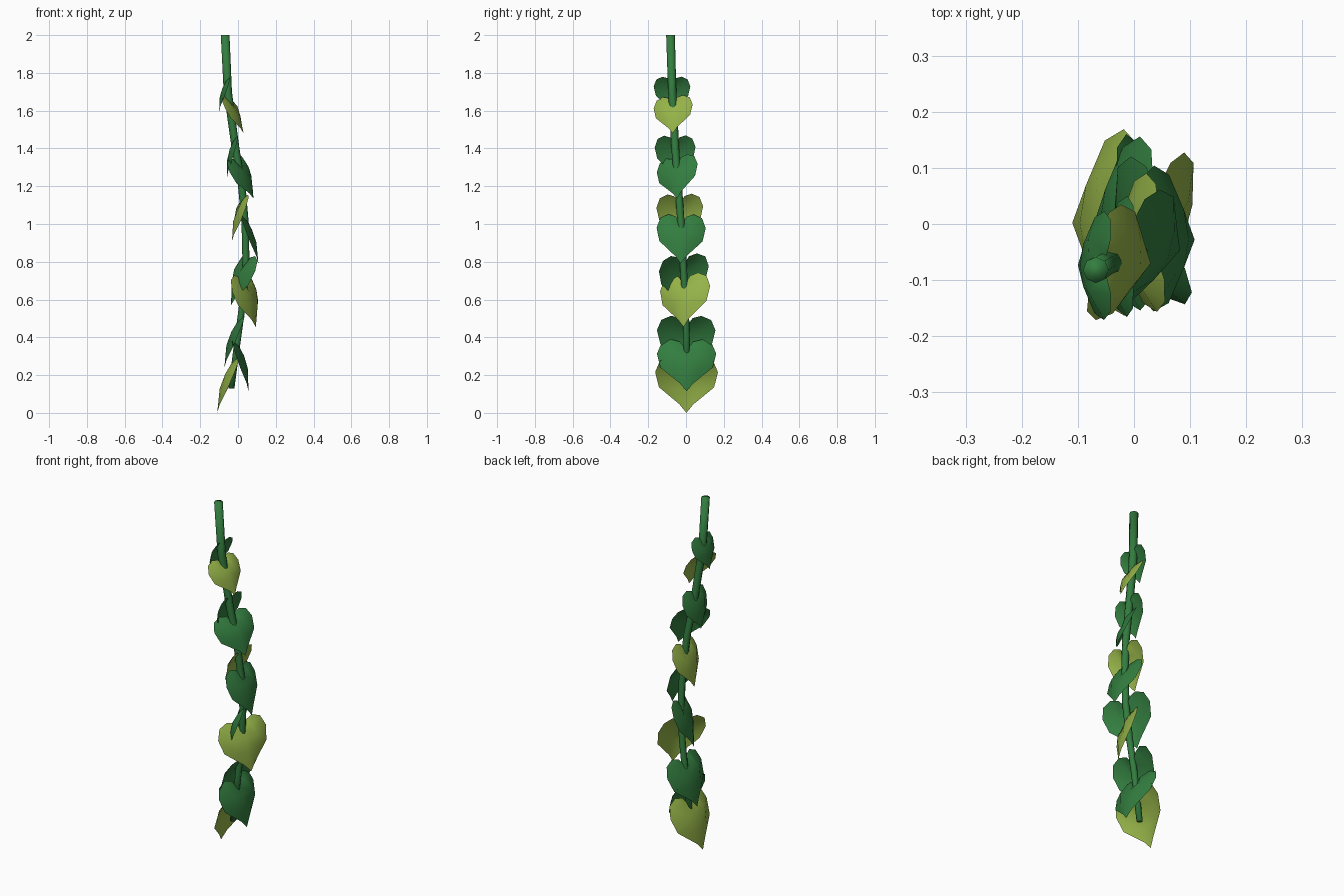
import bpy, bmesh, math
from mathutils import Vector

cube = bpy.data.objects.get("Cube")
if cube:
    bpy.data.objects.remove(cube, do_unlink=True)


def material(name, color):
    mat = bpy.data.materials.new(name)
    mat.use_nodes = True
    mat.diffuse_color = color
    mat.node_tree.nodes["Principled BSDF"].inputs["Base Color"].default_value = color
    return mat


dark_green = material("dark green", (0.033, 0.205, 0.05, 1))
light_green = material("light green", (0.30, 0.45, 0.065, 1))

# Centre line of the hanging stem, from top to bottom
path = [Vector(p) for p in (
    (-0.068, -0.082, 2.0), (-0.054, -0.073, 1.7), (-0.013, -0.057, 1.4),
    (0.02, -0.041, 1.2), (0.038, -0.026, 1.0), (0.042, -0.015, 0.8),
    (0.027, -0.004, 0.6), (0, 0.003, 0.4), (-0.035, 0.003, 0.13))]


def stem_at(z):
    for a, b in zip(path, path[1:]):
        if b.z <= z <= a.z:
            return a.lerp(b, (a.z - z) / (a.z - b.z))


def add_mesh(name, bm, mat):
    mesh = bpy.data.meshes.new(name)
    bm.to_mesh(mesh)
    bm.free()
    mesh.materials.append(mat)
    obj = bpy.data.objects.new(name, mesh)
    bpy.context.collection.objects.link(obj)
    bpy.ops.object.select_all(action="DESELECT")
    obj.select_set(True)
    bpy.context.view_layer.objects.active = obj
    bpy.ops.object.shade_smooth()


# Tapered eight-sided stem with closed ends
SIDES = 8
bm = bmesh.new()
rings = []
for p in path:
    radius = 0.016 + 0.007 * (p.z - 0.13) / 1.87
    rings.append([bm.verts.new(p + radius * Vector((math.cos(t), math.sin(t), 0)))
                  for t in (math.tau * i / SIDES for i in range(SIDES))])
for upper, lower in zip(rings, rings[1:]):
    for i in range(SIDES):
        j = (i + 1) % SIDES
        bm.faces.new((lower[i], lower[j], upper[j], upper[i]))
bm.faces.new(rings[0])
bm.faces.new(rings[-1][::-1])
add_mesh("stem", bm, dark_green)

# Half of a heart leaf: across, along, bulge (midrib, inner ring, outline)
MIDRIB = 4
half = [(0, 0, 0), (0, -.3, .16), (0, -.75, .2), (0, -1.5, 0),
        (.33, .12, .13), (.48, -.25, .2), (.4, -.72, .14),
        (.22, .32, .02), (.52, .42, -.03), (.85, .28, -.06),
        (1, -.1, -.06), (.88, -.62, -.04), (.22, -1.22, .02)]
half_faces = [(0, 4, 7), (0, 1, 5, 4), (1, 2, 6, 5), (2, 3, 12, 6), (4, 8, 7),
              (4, 5, 9, 8), (5, 10, 9), (5, 6, 11, 10), (6, 12, 11)]


def leaf(name, notch_z, tip, width, yaw, mat):
    base = stem_at(notch_z)
    up = base - Vector(tip)
    scale = up.length / 1.5
    up.normalize()
    turn = math.radians(yaw)
    across = Vector((math.sin(turn), math.cos(turn), 0))
    across = (across - across.dot(up) * up).normalized()
    out = across.cross(up)
    if out.x * (tip[0] - base.x) < 0:
        out.negate()
    bm = bmesh.new()
    right = []
    left = []
    for i, (s, u, h) in enumerate(half):
        p = base + up * u * scale + out * h * width
        right.append(bm.verts.new(p + across * s * width))
        left.append(right[-1] if i < MIDRIB else bm.verts.new(p - across * s * width))
    for f in half_faces:
        bm.faces.new([right[i] for i in f])
        bm.faces.new([left[i] for i in reversed(f)])
    bm.normal_update()
    # Turn the upper side of the blade away from the stem
    if sum((f.normal for f in bm.faces), Vector()).dot(out) < 0:
        bmesh.ops.reverse_faces(bm, faces=bm.faces[:])
    add_mesh(name, bm, mat)


# Leaves down the stem: notch height, tip, half width, turn; every third is light
leaves = [
    (1.74, (-.10, -.073, 1.595), .097, 0),
    (1.635, (.03, -.07, 1.48), .106, 15),
    (1.42, (-.058, -.055, 1.245), .108, 0),
    (1.31, (.082, -.047, 1.135), .119, 27),
    (1.105, (-.032, -.032, .91), .124, -5),
    (.995, (.108, -.028, .79), .13, 0),
    (.78, (-.037, -.02, .57), .141, -22),
    (.675, (.094, -.013, .455), .146, 26),
    (.455, (-.072, 0, .24), .155, 0),
    (.33, (.055, .003, .115), .157, 0),
    (.235, (-.11, .002, 0), .166, 0)]
for i, (notch_z, tip, width, yaw) in enumerate(leaves):
    leaf("leaf_%d" % (i + 1), notch_z, tip, width, yaw,
         light_green if i % 3 == 1 else dark_green)
